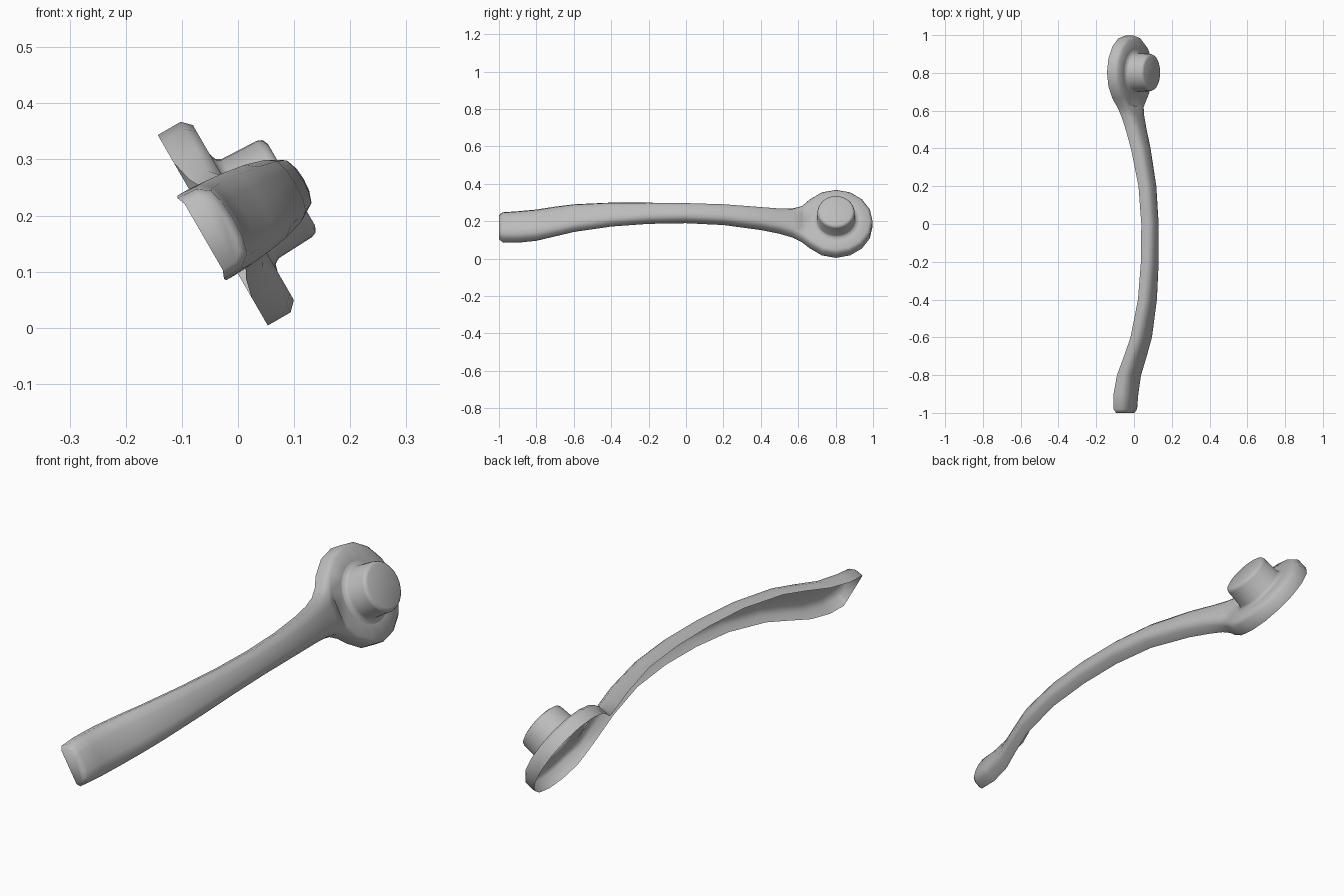
import bpy, bmesh, math
from mathutils import Vector

if "Cube" in bpy.data.objects:
    bpy.data.objects.remove(bpy.data.objects["Cube"])

TILT = math.radians(30)
AXIS_Y, AXIS_V = 0.802, 0.173      # pivot centre
RADIUS, SIDES = 0.196, 16

metal = bpy.data.materials.new("grey metal")
metal.use_nodes = True
grey = (0.5, 0.5, 0.5, 1)
metal.diffuse_color = grey
metal.node_tree.nodes["Principled BSDF"].inputs["Base Color"].default_value = grey


def place(u, y, v):
    """u points out of the lever's face, v across its width."""
    c, s = math.cos(TILT), math.sin(TILT)
    return Vector((c * u - s * v, y, s * u + c * v))


def polar(r, u, angle):
    """Point around the pivot; angle 0 points down the handle."""
    return place(u, AXIS_Y - r * math.cos(angle), AXIS_V + r * math.sin(angle))


def ring(bm, r, u, sides):
    return [bm.verts.new(polar(r, u, 2 * math.pi * i / sides)) for i in range(sides)]


def strip(bm, a, b, spans):
    for i in spans:
        j = (i + 1) % len(a)
        bm.faces.new((a[i], a[j], b[j], b[i]))


def finish(bm, name):
    mesh = bpy.data.meshes.new(name)
    bm.to_mesh(mesh)
    bm.free()
    mesh.materials.append(metal)
    obj = bpy.data.objects.new(name, mesh)
    bpy.context.collection.objects.link(obj)
    bpy.ops.object.select_all(action='DESELECT')
    obj.select_set(True)
    bpy.context.view_layer.objects.active = obj
    bpy.ops.object.shade_smooth_by_angle(angle=math.radians(60))


# Lever shell: open-backed pivot disc flowing into the curved handle
bm = bmesh.new()
rim_low = ring(bm, RADIUS, 0.048, SIDES)
rim_high = ring(bm, RADIUS, 0.095, SIDES)
face_edge = ring(bm, RADIUS - 0.016, 0.111, SIDES)
face_inner = ring(bm, 0.118, 0.111, SIDES)
arc = range(-2, 3)                       # disc points where the handle joins
wall = [i for i in range(SIDES) if 2 <= i < SIDES - 2]
strip(bm, rim_low, rim_high, wall)
strip(bm, rim_high, face_edge, wall)
strip(bm, face_edge, face_inner, range(SIDES))
neck = ([rim_low[-2], rim_high[-2]] + [face_edge[i] for i in arc]
        + [rim_high[2], rim_low[2]])

# Handle sections: y, half width, open edge height, crown height
sections = [
    (-1.0, 0.068, 0.028, 0.078), (-0.98, 0.083, 0.022, 0.09),
    (-0.9, 0.087, 0.024, 0.096), (-0.8, 0.087, 0.045, 0.112),
    (-0.7, 0.083, 0.085, 0.148), (-0.6, 0.077, 0.122, 0.182),
    (-0.4, 0.066, 0.161, 0.217), (-0.2, 0.057, 0.174, 0.232),
    (0.0, 0.053, 0.174, 0.234), (0.2, 0.055, 0.158, 0.219),
    (0.4, 0.061, 0.115, 0.182), (0.5, 0.068, 0.087, 0.155),
    (0.57, 0.08, 0.068, 0.135), (0.62, 0.103, 0.056, 0.12),
]
half = [(-1, 0), (-0.97, 0.55), (-0.78, 0.86), (-0.42, 0.97)]
profile = half + [(0, 1)] + [(-a, b) for a, b in reversed(half)]
rows = []
for y, h, low, high in sections:
    rows.append([bm.verts.new(place(low + (high - low) * b, y, 0.171 + h * a))
                 for a, b in profile])
rows.append(neck)
for a, b in zip(rows, rows[1:]):
    strip(bm, a, b, range(len(profile) - 1))
bm.faces.new(rows[0])                    # rounded grip end
bmesh.ops.recalc_face_normals(bm, faces=bm.faces)
finish(bm, "lever_handle")

# Pivot boss with a filleted foot and softened rim
bm = bmesh.new()
boss = [ring(bm, r, u, 32) for r, u in
        [(0.122, 0.111), (0.108, 0.115), (0.102, 0.125),
         (0.099, 0.195), (0.095, 0.205), (0.084, 0.21)]]
for a, b in zip(boss, boss[1:]):
    strip(bm, a, b, range(32))
bm.faces.new(boss[-1])
bmesh.ops.recalc_face_normals(bm, faces=bm.faces)
finish(bm, "pivot_boss")
